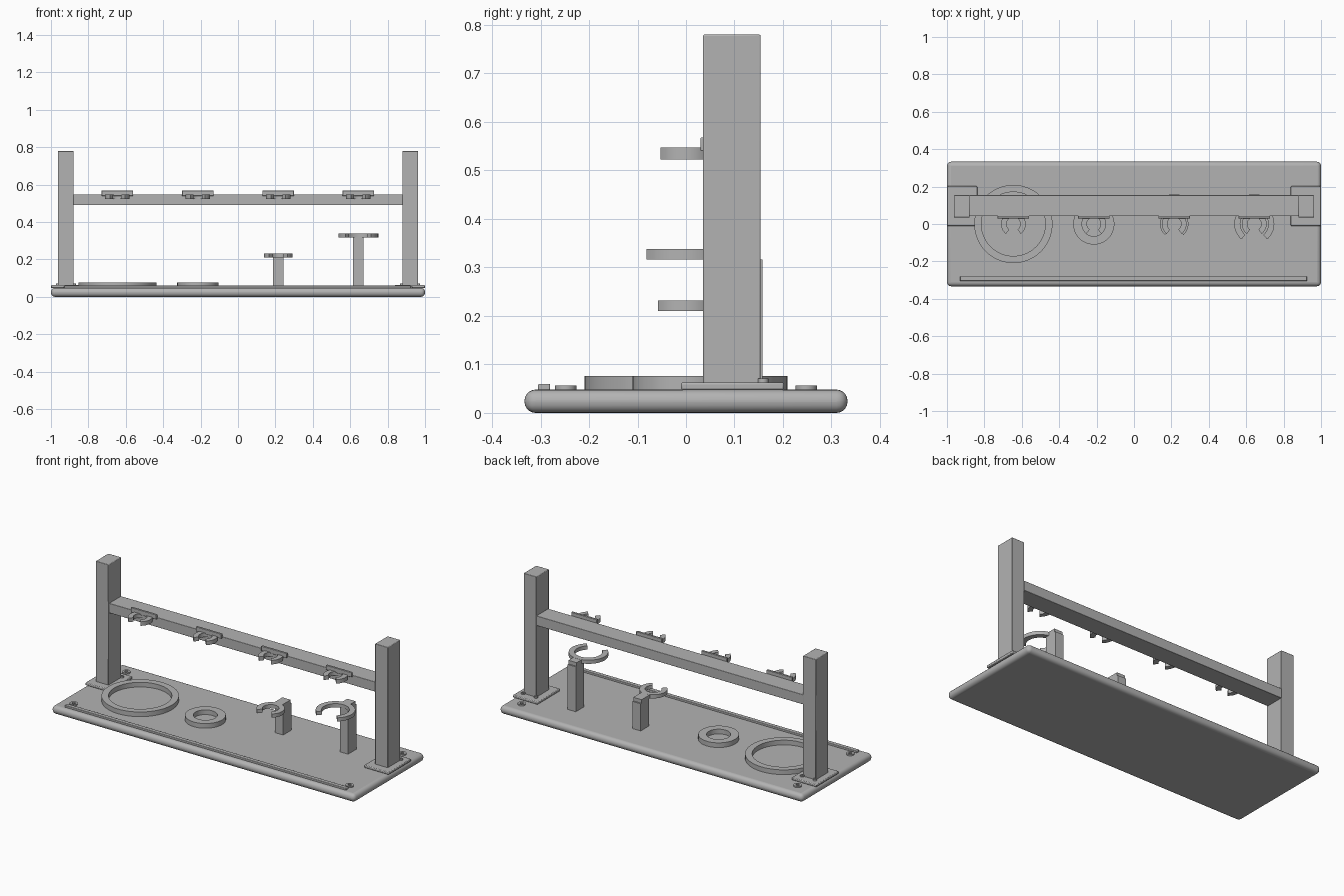
import bpy, bmesh, math

if "Cube" in bpy.data.objects:
    bpy.data.objects.remove(bpy.data.objects["Cube"])

grey = bpy.data.materials.new("plain_grey")
grey.diffuse_color = (0.45, 0.45, 0.45, 1)
grey.use_nodes = True
grey.node_tree.nodes["Principled BSDF"].inputs["Base Color"].default_value = grey.diffuse_color


def finish(name, bm, bevel=0, segments=2, smooth=True):
    bmesh.ops.recalc_face_normals(bm, faces=bm.faces)
    mesh = bpy.data.meshes.new(name)
    bm.to_mesh(mesh)
    bm.free()
    mesh.materials.append(grey)
    ob = bpy.data.objects.new(name, mesh)
    bpy.context.collection.objects.link(ob)
    if bevel:
        mod = ob.modifiers.new("rounded_edges", 'BEVEL')
        mod.width, mod.segments = bevel, segments
    if smooth:
        bpy.ops.object.select_all(action='DESELECT')
        bpy.context.view_layer.objects.active = ob
        ob.select_set(True)
        bpy.ops.object.shade_smooth_by_angle(angle=math.radians(35))
    return ob


def box(name, x, y, z, bevel=0, segments=2):
    bm = bmesh.new()
    bmesh.ops.create_cube(bm, size=1)
    for v in bm.verts:
        v.co = [a + (b - a) * (c + 0.5) for c, (a, b) in zip(v.co, (x, y, z))]
    return finish(name, bm, bevel, segments, bevel > 0)


def arc_band(name, x, y, outer, inner, z0, z1, start=0, end=360, steps=64):
    """Flat ring, or an open C when the angles span less than a full turn."""
    bm = bmesh.new()
    closed = end - start >= 360
    rows = []
    for i in range(steps if closed else steps + 1):
        a = math.radians(start + (end - start) * i / steps)
        rows.append([bm.verts.new((x + r * math.cos(a), y + r * math.sin(a), z))
                     for r, z in ((outer, z0), (outer, z1), (inner, z1), (inner, z0))])
    pairs = list(zip(rows, rows[1:])) + ([(rows[-1], rows[0])] if closed else [])
    for p, q in pairs:
        for k in range(4):
            n = (k + 1) % 4
            bm.faces.new((p[k], q[k], q[n], p[n]))
    if not closed:
        bm.faces.new(rows[0])
        bm.faces.new(rows[-1])
    return finish(name, bm)


def screw(name, x, y, r, z0, z1):
    """Round head with a hexagonal socket."""
    arc_band(name, x, y, r, r * 0.45, z0, z1, steps=24)
    bm = bmesh.new()
    bmesh.ops.create_cone(bm, cap_ends=True, segments=6, radius1=r * 0.5,
                          radius2=r * 0.5, depth=0.003)
    bmesh.ops.translate(bm, verts=bm.verts, vec=(x, y, z0 + 0.0015))
    finish(name + "_socket", bm, smooth=False)


TOP = 0.048   # upper face of the base

# Base board with rounded rim and a raised front strip
box("base", (-1, 1), (-0.333, 0.333), (0, TOP), 0.0225, 5)
box("front_strip", (-0.93, 0.925), (-0.305, -0.28), (TOP - 0.002, 0.06), 0.003)

# Posts with foot plates and screws, mirrored left and right
for s, side in ((-1, "left"), (1, "right")):
    box(side + "_post", sorted((s * 0.879, s * 0.963)), (0.035, 0.154),
        (0.06, 0.78), 0.003)
    box(side + "_foot_plate", sorted((s * 0.838, s * 1.0)), (-0.01, 0.202),
        (TOP - 0.001, 0.063), 0.004)
    for px in (0.878, 0.962):
        screw(side + "_plate_screw", s * px, 0.159, 0.011, 0.062, 0.071)
    for py in (-0.248, 0.248):
        screw(side + "_base_screw", s * 0.91, py, 0.022, TOP - 0.001, 0.056)

# Cross beam
box("cross_beam", (-0.88, 0.88), (0.042, 0.154), (0.49, 0.548), 0.002)

# Four open clips with backing plates along the beam
for cx in (-0.645, -0.215, 0.215, 0.643):
    box("clip_plate", (cx - 0.084, cx + 0.084), (0.03, 0.043), (0.54, 0.568), 0.002)
    arc_band("beam_clip", cx, 0, 0.066, 0.037, 0.523, 0.547, -53, 233, 40)

# Ring seats on the base
arc_band("large_ring", -0.645, 0, 0.209, 0.171, TOP - 0.001, 0.076)
arc_band("small_ring", -0.215, 0, 0.11, 0.065, TOP - 0.001, 0.076)

# Standing cradles: upright, bridge block and open C
for size, cx, outer, inner, z in (("small", 0.215, 0.076, 0.045, 0.21),
                                  ("tall", 0.643, 0.107, 0.075, 0.316)):
    box(size + "_upright", (cx - 0.027, cx + 0.027), (0.08, 0.158), (TOP - 0.001, z))
    box(size + "_bridge", (cx - 0.027, cx + 0.027), (inner, 0.15), (z, z + 0.0215))
    arc_band(size + "_cradle", cx, 0, outer, inner, z, z + 0.022, -50, 230, 44)
